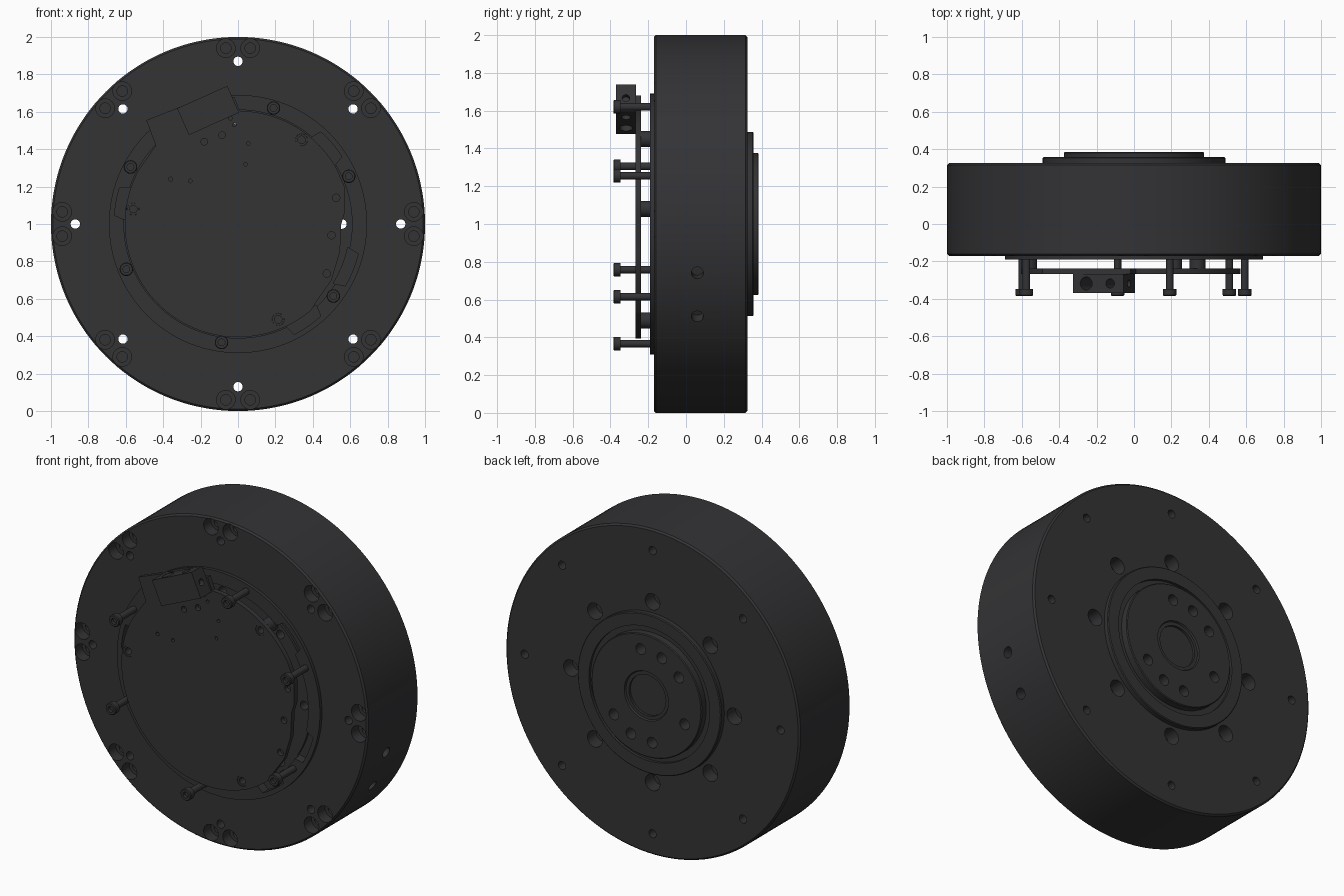
import bpy, bmesh
from math import sin, cos, pi, radians
from mathutils import Vector

if "Cube" in bpy.data.objects:
    bpy.data.objects.remove(bpy.data.objects["Cube"])

CZ = 1.0  # height of the disc axis
dark = bpy.data.materials.new("dark_metal")
dark.diffuse_color = (0.033, 0.033, 0.036, 1)
dark.use_nodes = True
dark.node_tree.nodes["Principled BSDF"].inputs["Base Color"].default_value = dark.diffuse_color


def lathe(bm, profile, origin=(0, 0, CZ), axis=(0, 1, 0), segs=32):
    """Revolve (radius, distance along axis) points into a closed solid."""
    q = Vector(axis).to_track_quat('Z', 'Y')
    o = Vector(origin)
    rings = []
    for r, t in profile:
        if r == 0:
            rings.append([bm.verts.new(o + q @ Vector((0, 0, t)))])
        else:
            rings.append([bm.verts.new(o + q @ Vector((r * cos(2 * pi * i / segs), r * sin(2 * pi * i / segs), t)))
                          for i in range(segs)])
    for a, b in zip(rings, rings[1:]):
        for i in range(segs):
            j = (i + 1) % segs
            if len(a) == 1:
                bm.faces.new((a[0], b[i], b[j]))
            elif len(b) == 1:
                bm.faces.new((a[i], a[j], b[0]))
            else:
                bm.faces.new((a[i], a[j], b[j], b[i]))


def hole(bm, r, t0, t1, origin, axis=(0, 1, 0), segs=24):
    lathe(bm, [(0, t0), (r, t0), (r, t1), (0, t1)], origin, axis, segs)


def prism(bm, pts, y0, y1):
    """Extrude an outline given in the front plane along y."""
    a = [bm.verts.new((x, y0, z + CZ)) for x, z in pts]
    b = [bm.verts.new((x, y1, z + CZ)) for x, z in pts]
    bm.faces.new(a)
    bm.faces.new(b[::-1])
    for i in range(len(pts)):
        j = (i + 1) % len(pts)
        bm.faces.new((a[j], a[i], b[i], b[j]))


def arc(r, a0, a1, n):
    return [(r * cos(radians(a0 + (a1 - a0) * i / n)), r * sin(radians(a0 + (a1 - a0) * i / n)))
            for i in range(n + 1)]


def make(name, bm, cutter=None):
    """Turn a bmesh into an object, optionally carving it with a cutter bmesh."""
    def obj(n, b):
        bmesh.ops.recalc_face_normals(b, faces=b.faces)
        me = bpy.data.meshes.new(n)
        b.to_mesh(me)
        b.free()
        o = bpy.data.objects.new(n, me)
        bpy.context.collection.objects.link(o)
        return o
    ob = obj(name, bm)
    if cutter:
        cut = obj(name + "_cutter", cutter)
        mod = ob.modifiers.new("cut", 'BOOLEAN')
        mod.operation, mod.solver, mod.object = 'DIFFERENCE', 'EXACT', cut
        dg = bpy.context.evaluated_depsgraph_get()
        carved = bpy.data.meshes.new_from_object(ob.evaluated_get(dg))
        ob.modifiers.clear()
        ob.data = carved
        bpy.data.objects.remove(cut)
    ob.data.materials.clear()
    ob.data.materials.append(dark)
    bpy.ops.object.select_all(action='DESELECT')
    ob.select_set(True)
    bpy.context.view_layer.objects.active = ob
    bpy.ops.object.shade_smooth_by_angle(angle=radians(30))
    return ob


# Housing: outer drum, front ring and stepped rear flange in one profile
body = bmesh.new()
lathe(body, [(0, -.15), (.61, -.15), (.61, -.19), (.69, -.19), (.69, -.17), (.99, -.17), (1, -.16),
             (1, .315), (.99, .325), (.488, .325), (.488, .352), (.483, .357), (.41, .357), (.41, .34),
             (.375, .34), (.375, .38), (.37, .385), (.15, .385), (.145, .375), (.125, .375),
             (.125, .36), (0, .36)], segs=144)
cut = bmesh.new()
for k in range(8):
    a = k * pi / 4
    er, et = Vector((cos(a), 0, sin(a))), Vector((-sin(a), 0, cos(a)))
    c = Vector((0, 0, CZ))
    # rim hole groups: two counterbores and a through hole
    for s in (-.065, .065):
        lathe(cut, [(0, -.25), (.05, -.25), (.05, -.1), (.028, -.1), (.028, -.02), (0, -.02)],
              c + er * .94 + et * s, segs=24)
    hole(cut, .025, -.25, .4, c + er * .87)
    # rear counterbored through holes
    lathe(cut, [(0, -.25), (.026, -.25), (.026, .24), (.05, .24), (.05, .4), (0, .4)],
          c + er * .555, segs=24)
# tapped holes in the rear boss (angles seen from behind)
for d in (98, 68, 38, -22, -82, -112, -142):
    hole(cut, .033, .31, .42, (-.28 * cos(radians(d)), 0, CZ + .28 * sin(radians(d))))
# side holes
for d in (-15, -29.3):
    hole(cut, .032, .93, 1.05, (0, .06, CZ), (cos(radians(d)), 0, sin(radians(d))))
# slots in the front ring
for a0, a1 in ((31, 50), (-32, -12), (161, 178), (-65, -46)):
    prism(cut, arc(.6, a0, a1, 8) + arc(.662, a1 - 2, a0 + 2, 8), -.25, -.135)
make("housing", body, cut)

# Circuit board with connector tab and stepped right edge
standoffs = [(.34, .45), (-.56, .08), (.215, -.51)]
board = bmesh.new()
outline = (arc(.605, -50, -208, 60) + [(-.44, .42), (-.49, .555), (-.3, .63), (-.02, .68), (.01, .605)]
           + arc(.605, 86, 30, 20) + [(.57, .2), (.57, .06), (.552, 0), (.545, -.15), (.5, -.3), (.43, -.4)])
prism(board, outline, -.268, -.238)
cut = bmesh.new()
for x, z, r in ([(-.18, .44, .018), (-.085, .475, .018), (.055, .43, .01), (.04, .32, .01), (-.36, .24, .011),
                 (-.255, .23, .01), (-.04, .565, .01), (-.02, .53, .01), (.525, .14, .02), (.5, -.06, .02),
                 (.475, -.265, .02)] + [(x, z, .033) for x, z in standoffs]):
    hole(cut, r, -.3, -.2, (x, 0, CZ + z), segs=16)
make("circuit_board", board, cut)

# Standoffs carrying the board
bm = bmesh.new()
for x, z in standoffs:
    lathe(bm, [(0, -.155), (.042, -.155), (.042, -.238), (.032, -.238), (.032, -.265), (.02, -.265),
               (.02, -.22), (0, -.22)], (x, 0, CZ + z))
make("standoffs", bm)

# Connector block, tilted 24 degrees, with two cross holes
t = radians(24)
u, v = Vector((cos(t), sin(t))), Vector((-sin(t), cos(t)))
mid = Vector((-.16, .607))
bm = bmesh.new()
prism(bm, [tuple(mid + u * (sx * .147) + v * (sz * .078)) for sx, sz in ((-1, -1), (1, -1), (1, 1), (-1, 1))],
      -.37, -.266)
cut = bmesh.new()
for s in (-.07, .07):
    p = mid + u * s
    hole(cut, .035 if s < 0 else .025, -.12, .12, (p.x, -.318, CZ + p.y), (v.x, 0, v.y), 20)
p = mid + u * .147
hole(cut, .02, -.03, .05, (p.x, -.318, CZ + p.y), (u.x, 0, u.y), 16)
make("connector", bm, cut)

# Long socket-head screws around the ring
bm = bmesh.new()
for x, z in ((.19, .62), (.592, .255), (.51, -.385), (-.088, -.633), (-.597, -.242), (-.575, .305)):
    lathe(bm, [(0, -.15), (.02, -.15), (.02, -.348), (.036, -.348), (.036, -.38), (.032, -.385),
               (.018, -.385), (.018, -.365), (0, -.365)], (x, 0, CZ + z))
make("ring_screws", bm)
